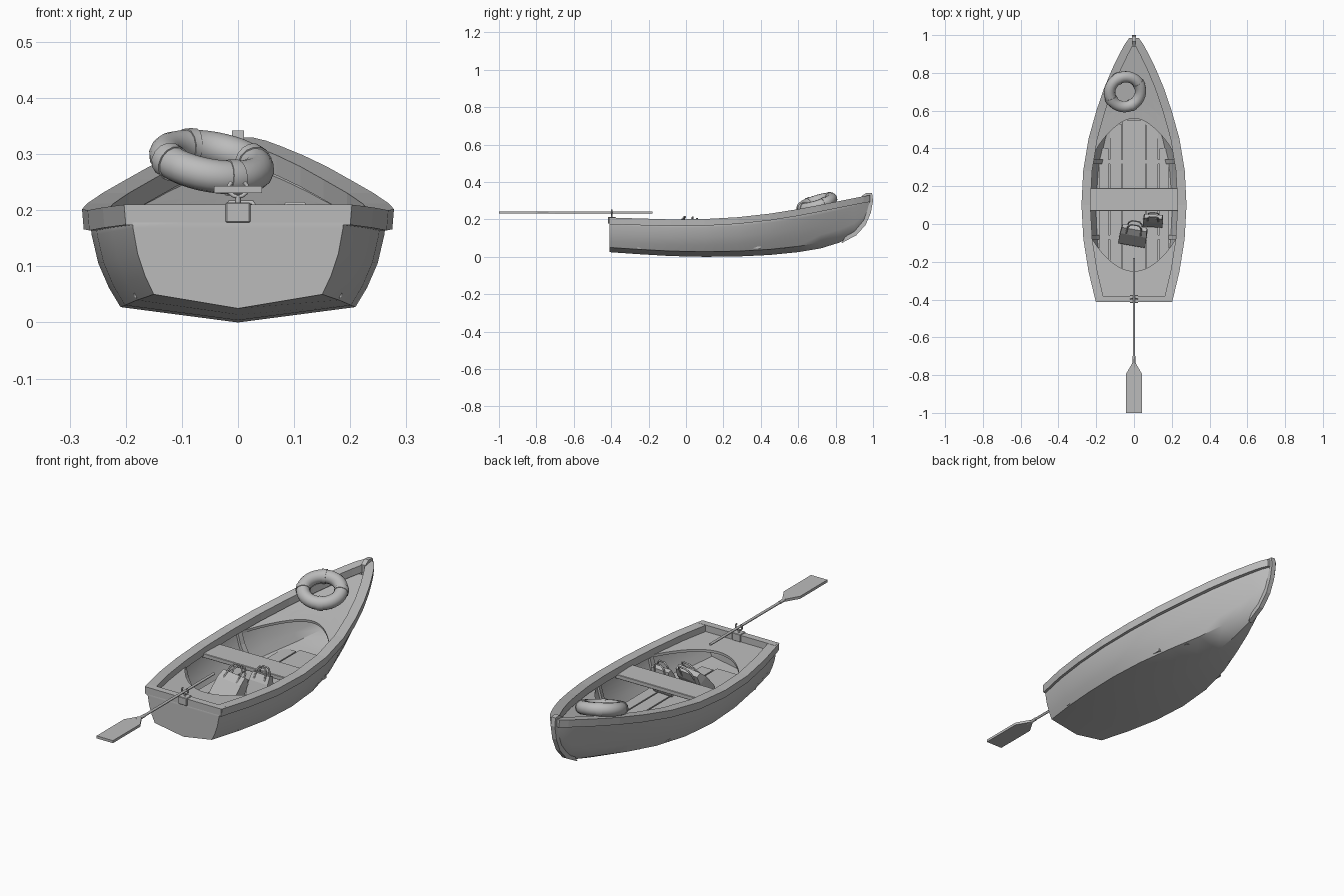
import bpy, bmesh, math
from mathutils import Vector, Matrix, Euler

if "Cube" in bpy.data.objects:
    bpy.data.objects.remove(bpy.data.objects["Cube"])

grey = bpy.data.materials.new("weathered grey")
grey.diffuse_color = (0.5, 0.5, 0.5, 1)
grey.use_nodes = True
grey.node_tree.nodes["Principled BSDF"].inputs["Base Color"].default_value = grey.diffuse_color

# Stations: y, hull half width, sheer height, keel height, bow sharpness 0..1
ST = [(-.41, .19, .21, .025, 0), (-.25, .228, .205, .014, 0), (-.08, .255, .2, .004, 0),
      (.1, .265, .202, 0, 0), (.28, .256, .212, .002, .05), (.45, .228, .231, .01, .18),
      (.6, .186, .255, .025, .38), (.72, .145, .278, .045, .58), (.82, .103, .298, .076, .8),
      (.9, .064, .314, .12, 1), (.95, .037, .324, .175, 1), (.985, .012, .33, .25, 1)]

def at(y):
    """Interpolated station values: half width, sheer, keel, sharpness."""
    for a, b in zip(ST, ST[1:]):
        if y <= b[0]:
            t = (y - a[0]) / (b[0] - a[0])
            return [p + (q - p) * t for p, q in zip(a[1:], b[1:])]
    return ST[-1][1:]

FULL = [(0, 0), (.79, .14), (.87, .32), (.94, .54), (.985, .8), (1, 1)]
SHARP = [0, .3, .48, .68, .87, 1]

def section(y, inset=0):
    """Half section of the hull, keel to sheer."""
    w, s, k, v = at(y)
    return [(max(0, w * (f + (g - f) * v) - inset * (f > 0)), y, k + (s - .006 - k) * h + inset * (1 - h))
            for (f, h), g in zip(FULL, SHARP)]

def finish(name, bm, smooth=None, merge=True):
    if merge:
        bmesh.ops.remove_doubles(bm, verts=bm.verts, dist=1e-5)
    bmesh.ops.recalc_face_normals(bm, faces=bm.faces)
    me = bpy.data.meshes.new(name)
    bm.to_mesh(me)
    bm.free()
    ob = bpy.data.objects.new(name, me)
    bpy.context.collection.objects.link(ob)
    me.materials.append(grey)
    if smooth:
        bpy.ops.object.select_all(action='DESELECT')
        bpy.context.view_layer.objects.active = ob
        ob.select_set(True)
        bpy.ops.object.shade_smooth_by_angle(angle=math.radians(smooth))
    return ob

def loft(bm, rings, closed=False, caps=False):
    vs = [[bm.verts.new(p) for p in r] for r in rings]
    n = len(rings[0])
    for a, b in zip(vs, vs[1:]):
        for i in range(n if closed else n - 1):
            j = (i + 1) % n
            bm.faces.new((a[i], a[j], b[j], b[i]))
    if caps:
        bm.faces.new(vs[0])
        bm.faces.new(vs[-1])
    return vs

def box(name, lo, hi, bevel=0):
    bm = bmesh.new()
    size = [b - a for a, b in zip(lo, hi)]
    mid = [(a + b) / 2 for a, b in zip(lo, hi)]
    bmesh.ops.create_cube(bm, size=1, matrix=Matrix.Translation(mid) @ Matrix.Diagonal((*size, 1)))
    if bevel:
        bmesh.ops.bevel(bm, geom=bm.edges[:], offset=bevel, segments=1, affect='EDGES')
    return finish(name, bm)

def tube(name, pts, r, cyclic=False):
    """Round rod along a path."""
    cu = bpy.data.curves.new(name, 'CURVE')
    cu.dimensions = '3D'
    cu.bevel_depth, cu.bevel_resolution, cu.use_fill_caps = r, 1, True
    sp = cu.splines.new('POLY')
    sp.points.add(len(pts) - 1)
    for p, co in zip(sp.points, pts):
        p.co = (*co, 1)
    sp.use_cyclic_u = cyclic
    ob = bpy.data.objects.new(name, cu)
    bpy.context.collection.objects.link(ob)
    cu.materials.append(grey)
    return ob

# Hull shell with transom
bm = bmesh.new()
rings = []
for s in ST:
    h = section(s[0])
    rings.append([(-x, y, z) for x, y, z in h[:0:-1]] + h)
vs = loft(bm, rings)
bm.faces.new(vs[0])
bm.faces.new(vs[-1])
hull = finish("hull", bm, 35)
sol = hull.modifiers.new("thickness", 'SOLIDIFY')
sol.thickness, sol.offset = .012, -1

# Gunwale rails along both sides
for side, tag in ((1, "right"), (-1, "left")):
    bm = bmesh.new()
    rings = []
    for y, w, s, k, v in ST:
        o, i, b = w + .013, max(w - .034, 0), s - .036
        rings.append([(side * x, y, z) for x, z in ((o - .003, b), (o, s), (i, s), (i, b))])
    loft(bm, rings, True, True)
    finish("gunwale_" + tag, bm)
box("transom_rail", (-.2, -.412, .178), (.2, -.38, .21))

# Stem post following the bow curve
bm = bmesh.new()
prof = [(.83, .072), (.91, .115), (.96, .17), (.988, .235), (1, .3), (.995, .34),
        (.965, .342), (.94, .325), (.945, .25), (.92, .18), (.86, .12)]
loft(bm, [[(x, y, z) for y, z in prof] for x in (-.011, .011)], True, True)
finish("stem_post", bm)

# Bow and stern decks with a hollow curved edge
def deck(name, end, cy, ry, drop):
    bm = bmesh.new()
    n, rings = 24, []
    for c in range(n + 1):
        u = -1 + 2 * c / n
        y0 = cy + ry * math.sqrt(1 - (.88 * u) ** 2)
        col = []
        for r in range(9):
            y = y0 + (end - y0) * r / 8
            w, s = at(y)[:2]
            col.append((u * max(w - .017, .002), y, s - drop))
        rings.append(col)
    loft(bm, rings)
    ob = finish(name, bm)
    m = ob.modifiers.new("thickness", 'SOLIDIFY')
    m.thickness, m.offset = .012, 0
deck("bow_deck", .94, .15, .41, .05)
deck("stern_deck", -.4, .15, -.4, .036)

# Floor planks and cross ribs
for i, (a, b, y0, y1) in enumerate([(-.06, .06, -.32, .55), (.066, .128, -.3, .53), (.134, .185, -.26, .4)]):
    for sgn in ((1,) if i == 0 else (1, -1)):
        lo, hi = sorted((a * sgn, b * sgn))
        box("floor_plank", (lo, y0, .044), (hi, y1, .054))
for y in (-.07, .33):
    bm = bmesh.new()
    rings = []
    for yy in (y - .012, y + .012):
        o, i = section(yy, .006)[1:], section(yy, .022)[1:]
        rings.append(o + i[::-1])
    loft(bm, rings, True, True)
    rib = finish("side_rib", bm)
    rib.modifiers.new("mirror", 'MIRROR')
    box("floor_rib", (-.18, y - .012, .034), (.18, y + .012, .058))

# Thwart seat
box("thwart_seat", (-.24, .07, .155), (.24, .19, .175), .002)

# Oar: shaft, grip and blade
Z = .237
tube("oar_shaft", [(0, -.78, Z), (0, -.18, Z)], .006)
tube("oar_collar", [(0, -.76, Z), (0, -.7, Z)], .0075)
bm = bmesh.new()
out = [(-.043, -1), (.043, -1), (.043, -.795), (.008, -.735), (-.008, -.735), (-.043, -.795)]
loft(bm, [[(x, y, z) for x, y in out] for z in (Z - .006, Z + .006)], True, True)
finish("oar_blade", bm)

# Oarlock on the transom
box("oarlock_block", (-.022, -.417, .178), (.022, -.376, .214), .002)
tube("oarlock_pin", [(0, -.397, .21), (0, -.397, .226)], .005)
tube("oarlock_fork", [(.017 * math.cos(a), -.397, .239 + .015 * math.sin(a))
                      for a in [math.radians(130 + 28 * k) for k in range(11)]], .004)

# Lifebuoy with four bands
bm = bmesh.new()
N, M = 32, 14
def ring(a, R, r):
    return [((R + r * math.cos(b)) * math.cos(a), (R + r * math.cos(b)) * math.sin(a), r * math.sin(b))
            for b in [2 * math.pi * j / M for j in range(M)]]
loft(bm, [ring(2 * math.pi * i / N, .083, .03) for i in range(N + 1)], True)
pose = Matrix.Translation((-.047, .7, .286)) @ Euler((math.radians(17), math.radians(10), 0)).to_matrix().to_4x4()
buoy = finish("lifebuoy", bm, 50)
buoy.matrix_world = pose
for q in range(4):
    bm = bmesh.new()
    mid = math.radians(30 + 90 * q)
    loft(bm, [ring(mid + d * .06, .083, .0325) for d in (-2, -1, 0, 1, 2)], True, True)
    finish("lifebuoy_band", bm, 50).matrix_world = pose

# Two bags leaning on the seat, each with a flap and two handles
def bag(name, base, w, d, h, lean, turn):
    m = Matrix.Translation(base) @ Euler((math.radians(-lean), 0, math.radians(turn))).to_matrix().to_4x4()
    bm = bmesh.new()
    rings = []
    for z, sx, sy in ((0, .94, .9), (.012, 1, 1), (h * .7, .97, .85), (h, .9, .45)):
        x, y = w / 2 * sx, d / 2 * sy
        rings.append([(-x, -y, z), (x, -y, z), (x, y, z), (-x, y, z)])
    loft(bm, rings, True, True)
    finish(name, bm).matrix_world = m
    for sgn in (-1, 1):
        y = sgn * d * .24
        loop = [(-.27, -.25), (-.25, .12), (-.14, .28), (.14, .28), (.25, .12), (.27, -.25)]
        tube(name + "_handle", [(w * a, y * (1.5 if b < 0 else 1), h + w * b) for a, b in loop], .004).matrix_world = m
bag("large_bag", (-.01, -.095, .068), .145, .055, .13, 36, -10)
bag("small_bag", (.1, .005, .06), .105, .05, .125, 16, -4)
